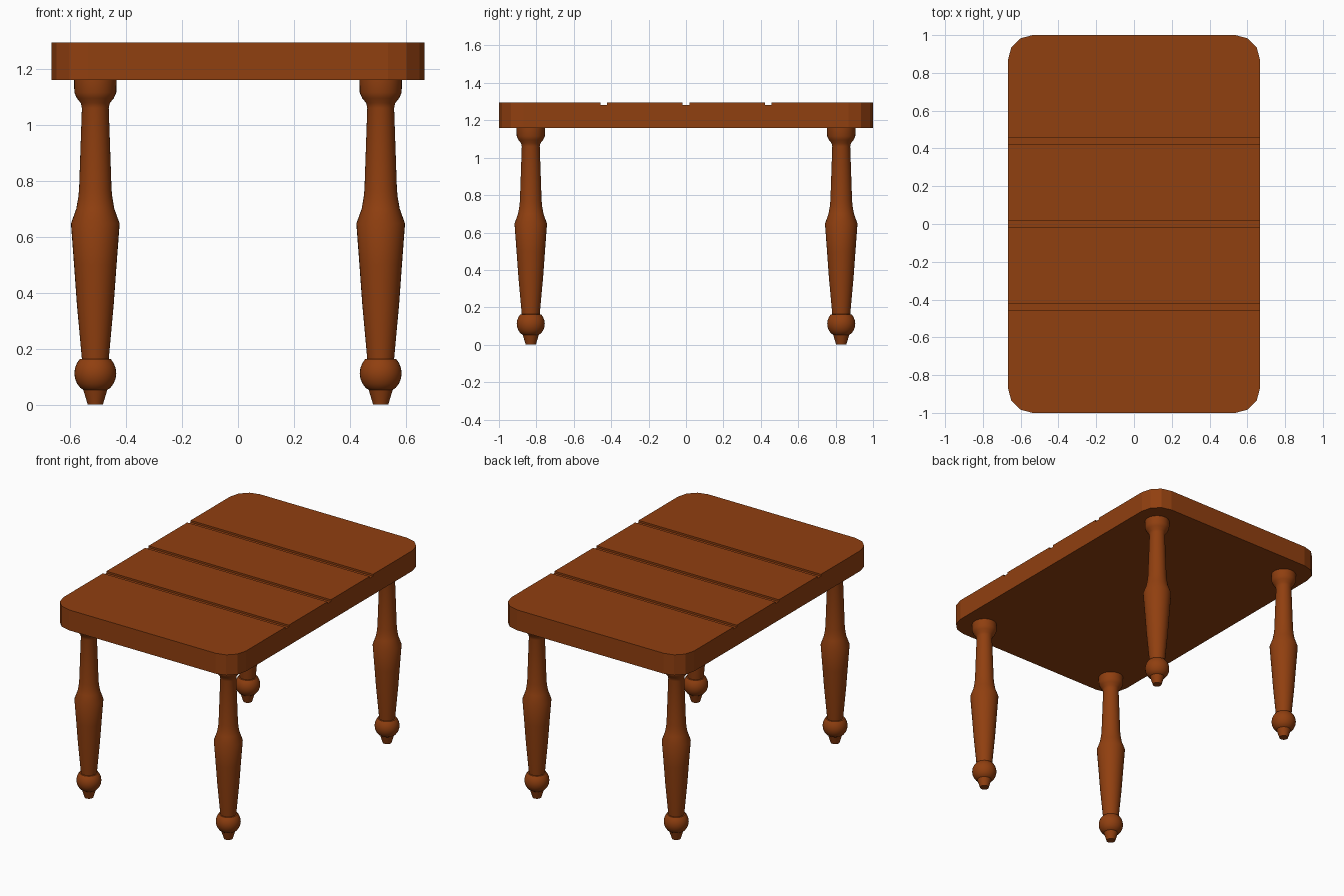
import bpy, bmesh
from math import sin, cos, pi, radians

if "Cube" in bpy.data.objects:
    bpy.data.objects.remove(bpy.data.objects["Cube"])

HALF_X, HALF_Y = 0.667, 1.0
Z_LOW, Z_TOP = 1.16, 1.295
CORNER = 0.13

wood = bpy.data.materials.new("wood")
wood.diffuse_color = (0.28, 0.05, 0.005, 1)
wood.use_nodes = True
wood.node_tree.nodes["Principled BSDF"].inputs["Base Color"].default_value = wood.diffuse_color


def make_object(name, bm):
    bmesh.ops.recalc_face_normals(bm, faces=bm.faces)
    mesh = bpy.data.meshes.new(name)
    bm.to_mesh(mesh)
    bm.free()
    mesh.materials.append(wood)
    obj = bpy.data.objects.new(name, mesh)
    bpy.context.collection.objects.link(obj)
    return obj


def activate(obj):
    bpy.ops.object.select_all(action='DESELECT')
    obj.select_set(True)
    bpy.context.view_layer.objects.active = obj


# Tabletop: rounded rectangle with three segments per corner
bm = bmesh.new()
outline = []
for k, (sx, sy) in enumerate([(1, 1), (-1, 1), (-1, -1), (1, -1)]):
    for i in range(4):
        a = k * pi / 2 + i * pi / 6
        outline.append(bm.verts.new((sx * (HALF_X - CORNER) + CORNER * cos(a),
                                     sy * (HALF_Y - CORNER) + CORNER * sin(a), Z_LOW)))
base = bm.faces.new(outline)
ext = bmesh.ops.extrude_face_region(bm, geom=[base], use_keep_orig=True)
top = [g for g in ext["geom"] if isinstance(g, bmesh.types.BMVert)]
bmesh.ops.translate(bm, verts=top, vec=(0, 0, Z_TOP - Z_LOW))
tabletop = make_object("tabletop", bm)

# Grooves between the planks
for y in (-0.44, 0, 0.44):
    bpy.ops.mesh.primitive_cube_add(size=1, location=(0, y, Z_TOP))
    cutter = bpy.context.object
    cutter.name = "groove_cutter"
    cutter.scale = (2, 0.036, 0.024)
    cutter.hide_render = True
    mod = tabletop.modifiers.new("groove", 'BOOLEAN')
    mod.operation = 'DIFFERENCE'
    mod.solver = 'EXACT'
    mod.object = cutter
    activate(tabletop)
    bpy.ops.object.modifier_apply(modifier=mod.name)
    bpy.data.objects.remove(cutter)

# Turned leg profile: (radius, height) from foot to capital
profile = [(0, 0), (0.027, 0), (0.043, 0.053)]
profile += [(0.075 * cos(radians(a)), 0.112 + 0.075 * sin(radians(a)))
            for a in (-44, -30, -15, 0, 15, 30, 42)]
profile += [(0.048, 0.163), (0.066, 0.36), (0.076, 0.5), (0.087, 0.647),
            (0.068, 0.7), (0.061, 0.74), (0.058, 0.77), (0.048, 1.06),
            (0.052, 1.078), (0.066, 1.095), (0.075, 1.115), (0.076, 1.165), (0, 1.165)]


def turned_leg(name, x, y):
    bm = bmesh.new()
    verts = [bm.verts.new((r, 0, z)) for r, z in profile]
    edges = [bm.edges.new(pair) for pair in zip(verts, verts[1:])]
    bmesh.ops.spin(bm, geom=verts + edges, cent=(0, 0, 0), axis=(0, 0, 1),
                   angle=2 * pi, steps=32)
    bmesh.ops.remove_doubles(bm, verts=bm.verts, dist=0.0005)
    leg = make_object(name, bm)
    leg.location = (x, y, 0)
    activate(leg)
    bpy.ops.object.shade_smooth_by_angle(angle=radians(30))


# Four legs
for y_name, y in (("front", -0.83), ("back", 0.83)):
    for x_name, x in (("left", -0.51), ("right", 0.51)):
        turned_leg(f"{y_name}_{x_name}_leg", x, y)
